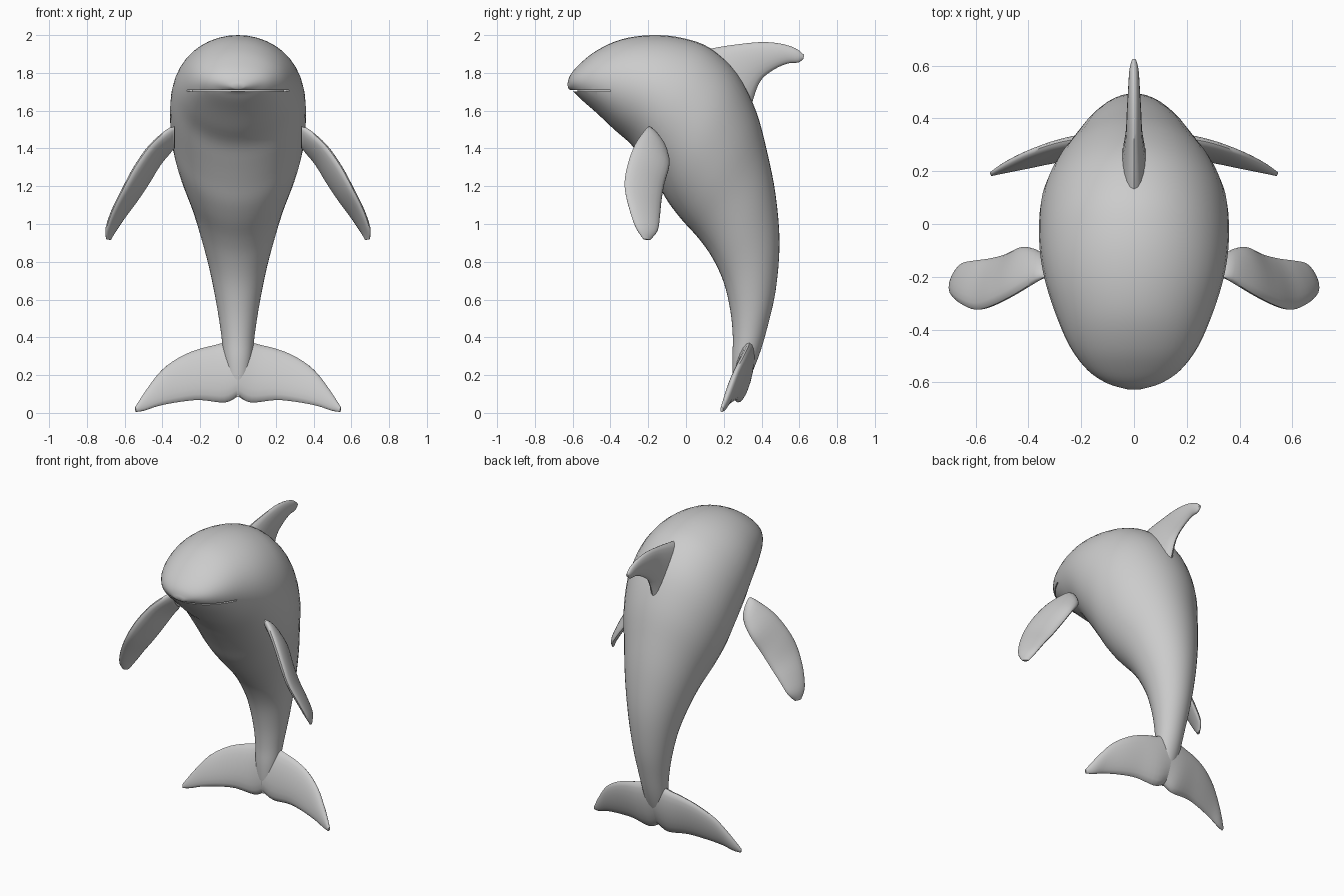
import bpy, bmesh, math
from mathutils import Vector

if "Cube" in bpy.data.objects:
    bpy.data.objects.remove(bpy.data.objects["Cube"])


def catmull(rows, steps):
    """Smoothly interpolate rows of numbers."""
    out = []
    for i in range(len(rows) - 1):
        p0, p1 = rows[max(i - 1, 0)], rows[i]
        p2, p3 = rows[i + 1], rows[min(i + 2, len(rows) - 1)]
        for s in range(steps):
            t = s / steps
            out.append([0.5 * (2 * b + (c - a) * t + (2 * a - 5 * b + 4 * c - d) * t * t
                               + (3 * b - a - 3 * c + d) * t ** 3)
                        for a, b, c, d in zip(p0, p1, p2, p3)])
    out.append(list(rows[-1]))
    return out


def finish(name, bm):
    bmesh.ops.recalc_face_normals(bm, faces=bm.faces)
    mesh = bpy.data.meshes.new(name)
    bm.to_mesh(mesh)
    bm.free()
    ob = bpy.data.objects.new(name, mesh)
    bpy.context.collection.objects.link(ob)
    return ob


def activate(ob):
    bpy.ops.object.select_all(action='DESELECT')
    ob.select_set(True)
    bpy.context.view_layer.objects.active = ob


def smooth(ob):
    activate(ob)
    bpy.ops.object.shade_smooth_by_angle(angle=math.radians(50))


def loft(name, sections, sides, steps=4, mirror=False, cap_root=True):
    """Ellipses spanning edge point A to edge point B, with half thickness w."""
    rows = catmull([(*a, *b, w) for a, b, w in sections], steps)
    a = [Vector(r[:3]) for r in rows]
    b = [Vector(r[3:6]) for r in rows]
    mid = [(p + q) / 2 for p, q in zip(a, b)]
    bm = bmesh.new()
    rings = []
    for i, r in enumerate(rows):
        tangent = mid[min(i + 1, len(mid) - 1)] - mid[max(i - 1, 0)]
        half = (a[i] - b[i]) / 2
        n = tangent.cross(half).normalized() * r[6]
        rings.append([bm.verts.new(mid[i] + half * math.cos(k * math.tau / sides)
                                   + n * math.sin(k * math.tau / sides))
                      for k in range(sides)])
    for r0, r1 in zip(rings, rings[1:]):
        for k in range(sides):
            j = (k + 1) % sides
            bm.faces.new((r0[k], r0[j], r1[j], r1[k]))
    bm.faces.new(rings[-1])
    if cap_root:
        bm.faces.new(rings[0])
    ob = finish(name, bm)
    if mirror:
        ob.modifiers.new("mirror", 'MIRROR')
    return ob


def flat(y0, z0, y1, z1, w):
    return ((0, y0, z0), (0, y1, z1), w)


# Body: back point, belly point, half width, from snout to tail
body = loft("body", [flat(*s) for s in (
    (-.628, 1.74, -.622, 1.715, .03),
    (-.612, 1.79, -.59, 1.695, .105),
    (-.56, 1.85, -.55, 1.655, .175),
    (-.47, 1.92, -.47, 1.585, .24),
    (-.34, 1.978, -.38, 1.50, .29),
    (-.18, 2.0, -.29, 1.42, .332),
    (-.02, 1.985, -.22, 1.32, .355),
    (.13, 1.93, -.15, 1.21, .36),
    (.27, 1.80, -.09, 1.11, .35),
    (.37, 1.60, -.02, 1.02, .312),
    (.43, 1.38, .07, .92, .255),
    (.475, 1.15, .14, .82, .207),
    (.495, .90, .20, .69, .157),
    (.475, .65, .235, .54, .117),
    (.43, .45, .248, .40, .09),
    (.385, .30, .245, .28, .075),
    (.33, .17, .25, .17, .05),
    (.29, .10, .265, .085, .02))], 40)

# Mouth: thin crescent slot cut under the snout
inner = [(.24, -.40), (.195, -.47), (.125, -.53), (0, -.575)]
plan = [(-.45, -.40), (-.45, -.8), (.45, -.8), (.45, -.40)] + inner
plan += [(-x, y) for x, y in reversed(inner[:-1])]
bm = bmesh.new()
face = bm.faces.new([bm.verts.new((x, y, 1.701)) for x, y in plan])
top = bmesh.ops.extrude_face_region(bm, geom=[face])["geom"]
bmesh.ops.translate(bm, vec=(0, 0, .009),
                    verts=[v for v in top if isinstance(v, bmesh.types.BMVert)])
cutter = finish("mouth_cutter", bm)
cutter.hide_render = True
cut = body.modifiers.new("mouth", 'BOOLEAN')
cut.operation = 'DIFFERENCE'
cut.solver = 'EXACT'
cut.object = cutter
activate(body)
bpy.ops.object.modifier_apply(modifier=cut.name)
bpy.data.objects.remove(cutter)

# Dorsal fin: leading edge, trailing edge, half thickness
dorsal = loft("dorsal_fin", [flat(*s) for s in (
    (.03, 1.90, .33, 1.55, .06),
    (.15, 1.932, .36, 1.675, .045),
    (.28, 1.952, .40, 1.765, .032),
    (.40, 1.963, .47, 1.82, .027),
    (.50, 1.955, .54, 1.85, .022),
    (.58, 1.93, .595, 1.855, .017),
    (.625, 1.895, .622, 1.875, .007))], 20)

# Tail flukes
flukes = loft("tail_flukes", [
    ((0, .34, .40), (0, .275, .088), .05),
    ((.10, .335, .365), (.07, .275, .055), .045),
    ((.20, .325, .34), (.20, .26, .068), .036),
    ((.30, .305, .30), (.31, .24, .058), .03),
    ((.40, .27, .23), (.42, .215, .037), .024),
    ((.48, .23, .13), (.495, .20, .012), .018),
    ((.545, .19, .03), (.54, .188, .005), .008)], 20, mirror=True, cap_root=False)

# Side flippers
flippers = loft("flippers", [
    ((.335, -.20, 1.515), (.335, -.13, 1.40), .022),
    ((.37, -.215, 1.50), (.365, -.10, 1.375), .03),
    ((.46, -.27, 1.42), (.42, -.088, 1.31), .032),
    ((.54, -.31, 1.31), (.48, -.115, 1.21), .032),
    ((.60, -.325, 1.20), (.54, -.13, 1.12), .029),
    ((.66, -.30, 1.08), (.60, -.138, 1.04), .025),
    ((.695, -.265, .98), (.65, -.15, .965), .019),
    ((.697, -.225, .92), (.675, -.19, .915), .008)], 20, mirror=True)

for part in (body, dorsal, flukes, flippers):
    smooth(part)
